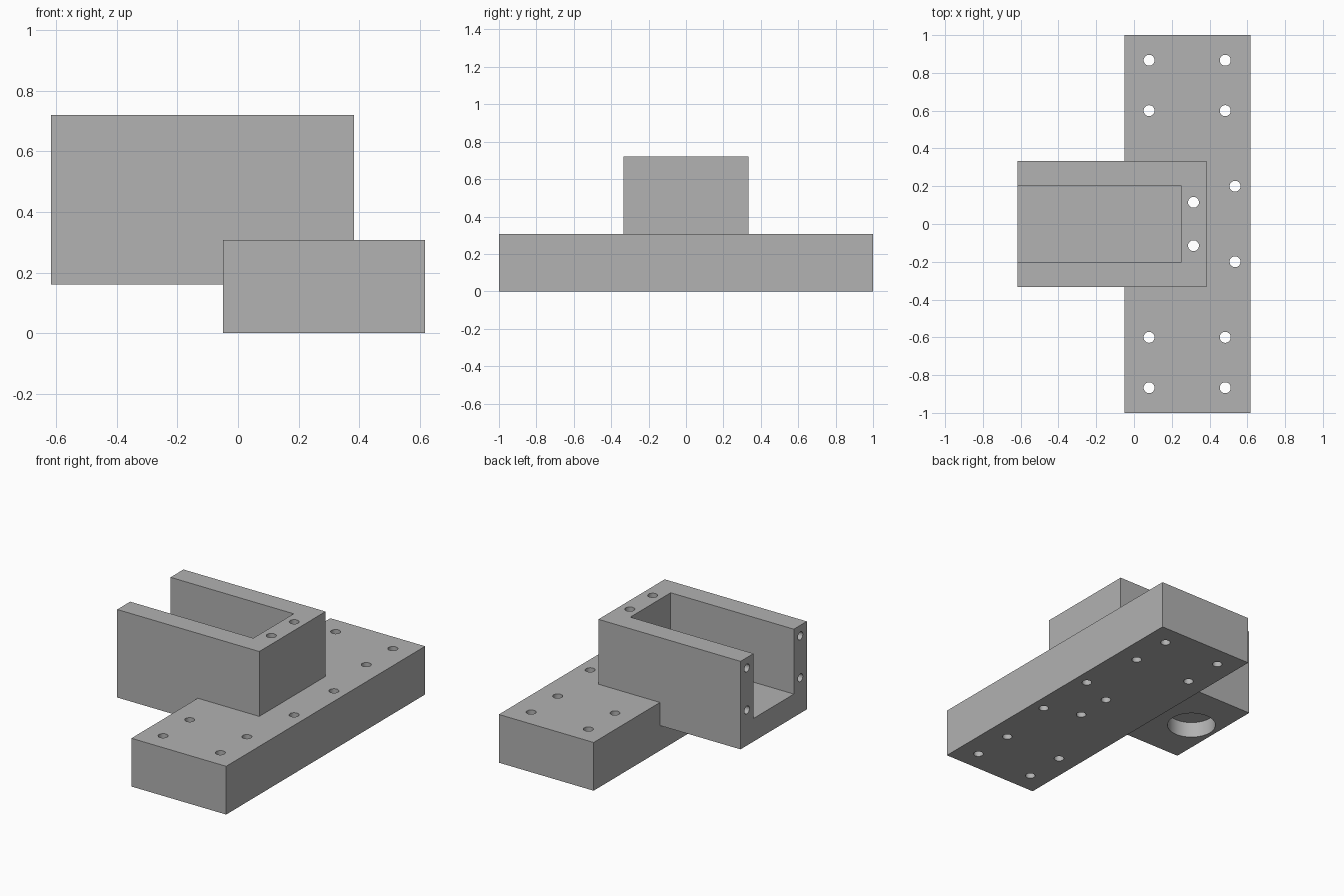
import bpy

cube = bpy.data.objects.get("Cube")
if cube:
    bpy.data.objects.remove(cube, do_unlink=True)

grey = bpy.data.materials.new("plain_grey")
grey.use_nodes = True
colour = (0.445, 0.445, 0.445, 1)
grey.diffuse_color = colour
grey.node_tree.nodes["Principled BSDF"].inputs["Base Color"].default_value = colour


def box(name, low, high):
    bpy.ops.mesh.primitive_cube_add(size=1, location=[(a + b) / 2 for a, b in zip(low, high)])
    ob = bpy.context.object
    ob.name = name
    ob.scale = [b - a for a, b in zip(low, high)]
    bpy.ops.object.transform_apply(location=True, rotation=True, scale=True)
    ob.data.materials.append(grey)
    return ob


def drill(name, centre, radius, depth, along_x=False):
    bpy.ops.mesh.primitive_cylinder_add(vertices=32, radius=radius, depth=depth, location=centre,
                                        rotation=(0, 1.5708 if along_x else 0, 0))
    ob = bpy.context.object
    ob.name = name
    bpy.ops.object.transform_apply(location=True, rotation=True, scale=True)
    ob.data.materials.append(grey)
    return ob


def combine(target, tool, operation):
    # Apply one boolean and discard the helper
    tool.hide_render = True
    bpy.context.view_layer.objects.active = target
    mod = target.modifiers.new("combine", 'BOOLEAN')
    mod.operation = operation
    mod.solver = 'EXACT'
    mod.object = tool
    bpy.ops.object.modifier_apply(modifier=mod.name)
    bpy.data.objects.remove(tool, do_unlink=True)


BACK, BASE_TOP, TOP = -0.617, 0.307, 0.72

# Base plate joined to the raised housing
bracket = box("mounting_bracket", (-0.05, -1, 0), (0.617, 1, BASE_TOP))
combine(bracket, box("housing", (BACK, -0.333, 0.16), (0.383, 0.333, TOP)), 'UNION')

# Open channel in the housing
combine(bracket, box("channel", (BACK - 0.2, -0.203, BASE_TOP), (0.25, 0.203, TOP + 0.2)), 'DIFFERENCE')

# Round blind recess under the channel floor
combine(bracket, drill("recess", (-0.447, 0, 0.16), 0.143, 0.2), 'DIFFERENCE')

# Vertical through holes, mirrored front to back
for x, y in [(0.08, 0.6), (0.08, 0.867), (0.483, 0.6), (0.483, 0.867), (0.535, 0.2), (0.315, 0.115)]:
    for side in (-1, 1):
        combine(bracket, drill("through_hole", (x, y * side, 0.4), 0.029, 2), 'DIFFERENCE')

# Screw holes in the ends of the channel walls
for z in (0.386, 0.653):
    for side in (-1, 1):
        combine(bracket, drill("screw_hole", (BACK, 0.268 * side, z), 0.025, 0.5, True), 'DIFFERENCE')

bpy.ops.object.select_all(action='DESELECT')
bracket.select_set(True)
bpy.context.view_layer.objects.active = bracket
bracket.data.materials.clear()
bracket.data.materials.append(grey)
bpy.ops.object.shade_smooth_by_angle(angle=0.5)
